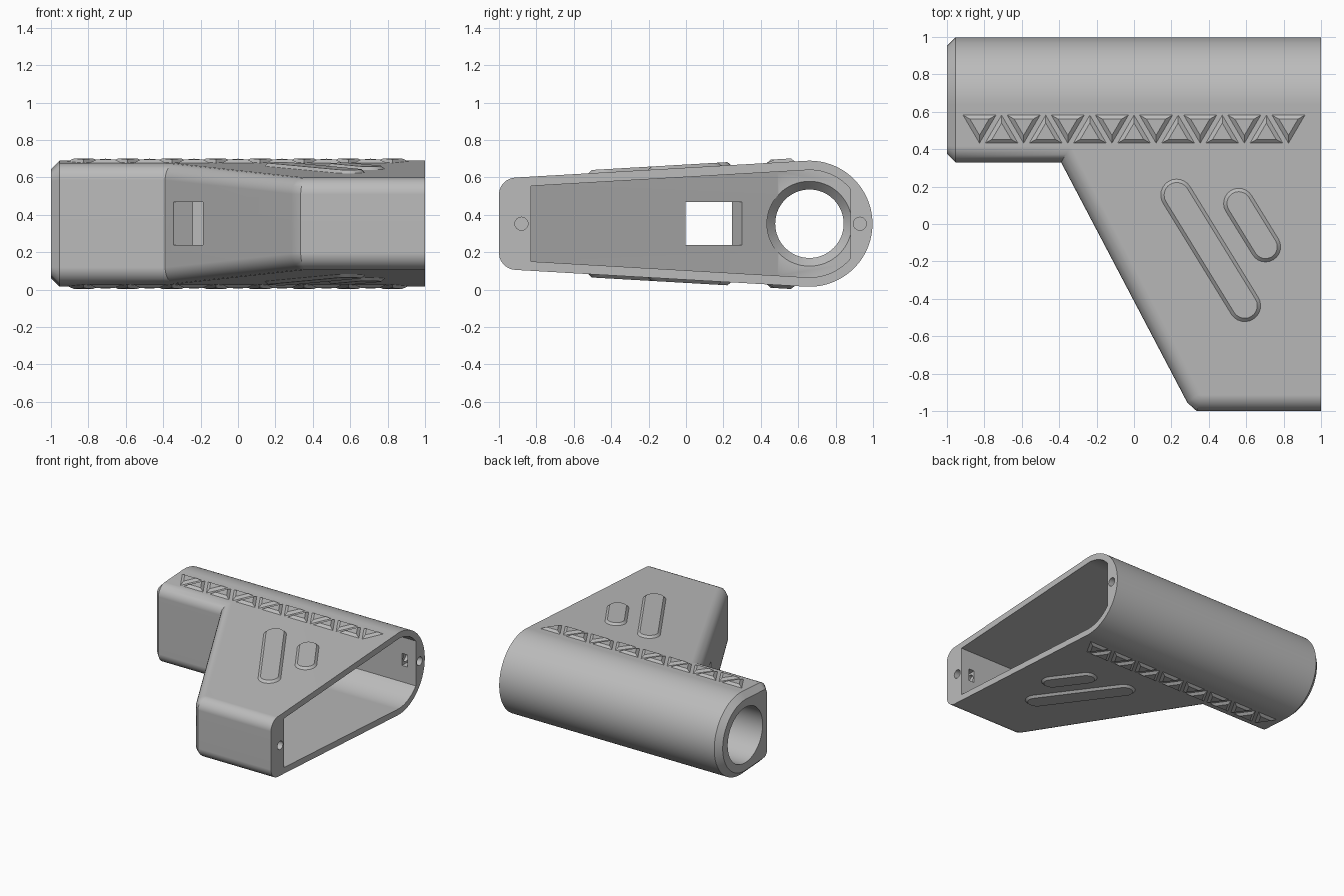
import bpy, bmesh, math
from mathutils import Vector, Matrix

if "Cube" in bpy.data.objects:
    bpy.data.objects.remove(bpy.data.objects["Cube"])

YC, ZC, R = 0.66, 0.352, 0.337          # tube axis and outer radius
SLOPE = 0.0577                          # taper of the wedge-shaped top and bottom
TILT = math.atan(SLOPE)

grey = bpy.data.materials.new("plain_grey")
grey.diffuse_color = (0.5, 0.5, 0.5, 1)
grey.use_nodes = True
grey.node_tree.nodes["Principled BSDF"].inputs["Base Color"].default_value = grey.diffuse_color


def half_height(y, r):
    return r / math.cos(TILT) - SLOPE * (YC - y)


def make(name, bm):
    bmesh.ops.recalc_face_normals(bm, faces=bm.faces)
    me = bpy.data.meshes.new(name)
    bm.to_mesh(me)
    bm.free()
    me.materials.append(grey)
    ob = bpy.data.objects.new(name, me)
    bpy.context.collection.objects.link(ob)
    return ob


def wedge(path, r, y_max, steps=24):
    """Tapered prism with a front wall along path and a round back of radius r."""
    bm = bmesh.new()
    top = [bm.verts.new((x, y, ZC + half_height(y, r))) for x, y in path]
    bot = [bm.verts.new((x, y, ZC - half_height(y, r))) for x, y in path]
    a0 = math.pi / 2 + TILT
    a1 = math.acos(min(1, (y_max - YC) / r))
    up = [a0 + (a1 - a0) * i / steps for i in range(steps + 1)]
    angles = up + [-a for a in reversed(up) if a > 1e-4]
    ends = [[bm.verts.new((x, YC + r * math.cos(a), ZC + r * math.sin(a))) for a in angles]
            for x in (path[0][0], path[-1][0])]
    left, right = ends
    bm.faces.new(top + [right[0], left[0]])
    bm.faces.new(bot + [right[-1], left[-1]])
    for i in range(len(path) - 1):
        bm.faces.new((top[i], top[i + 1], bot[i + 1], bot[i]))
    for i in range(len(angles) - 1):
        bm.faces.new((left[i], left[i + 1], right[i + 1], right[i]))
    bm.faces.new([top[0]] + left + [bot[0]])
    bm.faces.new([top[-1]] + right + [bot[-1]])
    rims = [bm.edges.get((s[i], s[i + 1])) for s in (top, bot) for i in range(len(path) - 1)]
    bmesh.ops.recalc_face_normals(bm, faces=bm.faces)
    return bm, rims


def revolve(name, profile, y, z, n=64):
    """Solid of revolution about an axis parallel to x."""
    bm = bmesh.new()
    rings = [[bm.verts.new((x, y + r * math.cos(2 * math.pi * k / n),
                            z + r * math.sin(2 * math.pi * k / n))) for k in range(n)]
             for x, r in profile]
    for a, b in zip(rings, rings[1:]):
        for k in range(n):
            bm.faces.new((a[k], a[(k + 1) % n], b[(k + 1) % n], b[k]))
    bm.faces.new(rings[0])
    bm.faces.new(rings[-1])
    return make(name, bm)


def box(name, centre, size, turn=0):
    bm = bmesh.new()
    bmesh.ops.create_cube(bm, size=1, matrix=Matrix.Translation(centre)
                          @ Matrix.Rotation(turn, 4, 'Z') @ Matrix.Diagonal((*size, 1)))
    return make(name, bm)


def finish(ob):
    bpy.ops.object.select_all(action='DESELECT')
    ob.select_set(True)
    bpy.context.view_layer.objects.active = ob
    bpy.ops.object.shade_smooth_by_angle(angle=math.radians(30))


# Housing: tube with a tapered slanted grip, rounded front edges, chamfered end
bm, rims = wedge([(-1, .33), (-.39, .33), (.285, -.955), (.335, -1), (1, -1)], R, 2)
bmesh.ops.bevel(bm, geom=rims, offset=0.085, segments=6, profile=0.5,
                affect='EDGES', clamp_overlap=False)
end = [e for e in bm.edges if all(abs(v.co.x + 1) < 1e-4 for v in e.verts)]
bmesh.ops.bevel(bm, geom=end, offset=0.045, segments=1, affect='EDGES', clamp_overlap=False)
housing = make("housing", bm)

# Cutters: cavity, bore, slanted window, screw holes and nut slots
cutters = [
    make("cavity_cutter", wedge([(-.34, .49), (.351, -.83), (1.1, -.83)], 0.287, 0.88)[0]),
    revolve("bore_cutter", [(-1.1, .227), (-.5, .227), (-.5, .183), (-.39, .183),
                            (-.34, .227), (-.3, .227)], YC, ZC),
    box("window_cutter", (-.265, .095, ZC), (.36, .34, .23), math.atan2(.464, .886)),
]
for tag, y, wall in (("front", -.88, -.83), ("back", .93, .88)):
    side = math.copysign(1, y)
    cutters.append(revolve(tag + "_screw_cutter", [(.85, .035), (1.1, .035)], y, ZC, 24))
    cutters.append(box(tag + "_slot_cutter", (.9, wall + side * .02, ZC), (.05, .14, .1)))
bpy.context.view_layer.objects.active = housing
for c in cutters:
    m = housing.modifiers.new(c.name, 'BOOLEAN')
    m.operation, m.solver, m.object = 'DIFFERENCE', 'EXACT', c
    bpy.ops.object.modifier_apply(modifier=m.name)
    bpy.data.objects.remove(c)
finish(housing)
wn = housing.modifiers.new("even_normals", 'WEIGHTED_NORMAL')
wn.keep_sharp = True


def add_pad(bm, outer, inner, height=0.017):
    """Raised pad with sloped sides on the top face and its mirror below."""
    for s in (1, -1):
        rings = [[bm.verts.new((x, y, ZC + s * (half_height(y, R) + h))) for x, y in pts]
                 for pts, h in ((outer, -.01), (outer, 0), (inner, height))]
        n = len(outer)
        for a, b in zip(rings, rings[1:]):
            for k in range(n):
                bm.faces.new((a[k], a[(k + 1) % n], b[(k + 1) % n], b[k]))
        bm.faces.new(rings[0])
        bm.faces.new(rings[-1])


def stadium(p, q, r, n=12):
    p, q = Vector(p), Vector(q)
    d = q - p
    base = math.atan2(d.y, d.x) - math.pi / 2
    pts = []
    for c, off in ((q, 0), (p, math.pi)):
        for k in range(n + 1):
            a = base + off + math.pi * k / n
            pts.append((c.x + r * math.cos(a), c.y + r * math.sin(a)))
    return pts


# Grip pads
for name, p, q, r in (("long_grip_pad", (.228, .155), (.592, -.437), .085),
                      ("short_grip_pad", (.56, .11), (.703, -.122), .081)):
    bm = bmesh.new()
    add_pad(bm, stadium(p, q, r), stadium(p, q, r - .018))
    finish(make(name, bm))

# Row of alternating triangles
bm = bmesh.new()
for i in range(15):
    x, down = -.826 + .118 * i, i % 2 == 0
    base, tip = (.582, .432) if down else (.432, .582)
    tri = [(x - .088, base), (x + .088, base), (x, tip)]
    cy = (2 * base + tip) / 3
    add_pad(bm, tri, [(x + (a - x) * .58, cy + (b - cy) * .58) for a, b in tri])
make("triangle_tread", bm)
